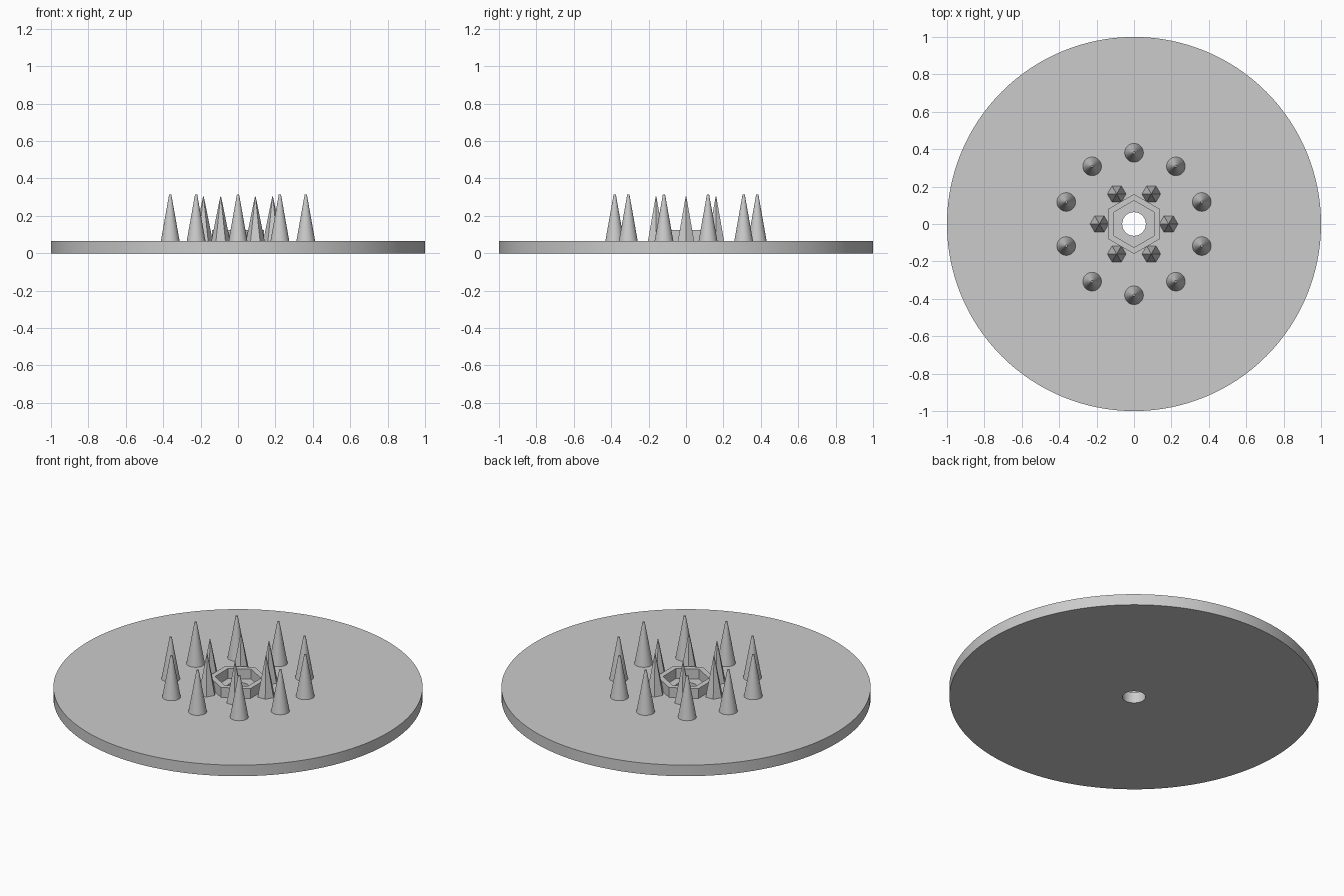
import bpy
import bmesh
from math import cos, sin, pi, radians

if "Cube" in bpy.data.objects:
    bpy.data.objects.remove(bpy.data.objects["Cube"], do_unlink=True)

PLATE_TOP = 0.066

# Single grey material
grey = bpy.data.materials.new("plain grey")
grey.use_nodes = True
colour = (0.6, 0.6, 0.6, 1)
grey.diffuse_color = colour
grey.node_tree.nodes["Principled BSDF"].inputs["Base Color"].default_value = colour


def finish(name, bm, smooth):
    """Turn a bmesh into a named, shaded object."""
    bmesh.ops.recalc_face_normals(bm, faces=bm.faces)
    mesh = bpy.data.meshes.new(name)
    bm.to_mesh(mesh)
    bm.free()
    mesh.materials.append(grey)
    obj = bpy.data.objects.new(name, mesh)
    bpy.context.collection.objects.link(obj)
    if smooth:
        bpy.ops.object.select_all(action="DESELECT")
        obj.select_set(True)
        bpy.context.view_layer.objects.active = obj
        bpy.ops.object.shade_smooth_by_angle(angle=radians(30))
    return obj


def ring(name, outer, inner, z0, z1, sides, turn=0.0, smooth=False):
    """Closed ring: a rectangular section swept around z."""
    bm = bmesh.new()
    section = [(outer, z0), (outer, z1), (inner, z1), (inner, z0)]
    loops = []
    for i in range(sides):
        a = turn + 2 * pi * i / sides
        loops.append([bm.verts.new((r * cos(a), r * sin(a), z)) for r, z in section])
    for i in range(sides):
        a, b = loops[i], loops[(i + 1) % sides]
        for j in range(4):
            k = (j + 1) % 4
            bm.faces.new((a[j], b[j], b[k], a[k]))
    return finish(name, bm, smooth)


def spikes(name, count, distance, start, radius, tip, top, sides, turn, smooth):
    """Circle of upright tapered spikes standing on the plate."""
    for i in range(count):
        a = start + 2 * pi * i / count
        bm = bmesh.new()
        base = [bm.verts.new((radius * cos(turn + 2 * pi * j / sides),
                              radius * sin(turn + 2 * pi * j / sides), 0))
                for j in range(sides)]
        s = tip / radius
        cap = [bm.verts.new((v.co.x * s, v.co.y * s, top - PLATE_TOP)) for v in base]
        bm.faces.new(base)
        bm.faces.new(cap)
        for j in range(sides):
            k = (j + 1) % sides
            bm.faces.new((base[j], base[k], cap[k], cap[j]))
        obj = finish(f"{name}_{i + 1}", bm, smooth)
        obj.location = (distance * cos(a), distance * sin(a), PLATE_TOP)


# Round base plate with a central hole
ring("base_plate", 1.0, 0.063, 0, PLATE_TOP, 128, smooth=True)

# Hexagonal collar around the hole
ring("hex_collar", 0.16, 0.125, PLATE_TOP, 0.125, 6, turn=pi / 2)

# Inner six-sided spikes and outer round spikes
spikes("inner_spike", 6, 0.185, 0, 0.05, 0.002, 0.304, 6, 0, False)
spikes("outer_spike", 10, 0.381, pi / 2, 0.05, 0.006, 0.314, 32, 0, True)
